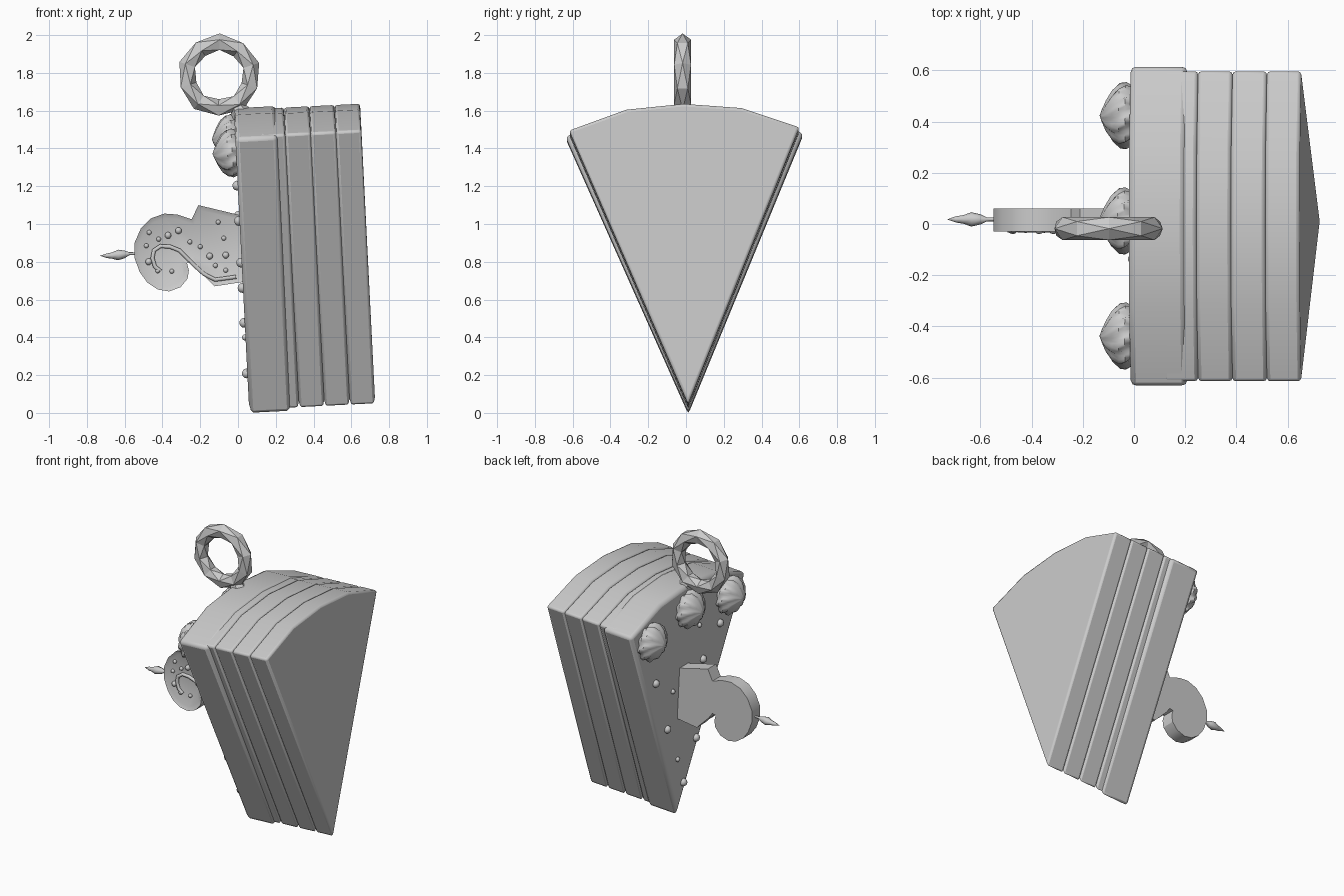
import bpy, bmesh, math
from mathutils import Matrix, Vector

if "Cube" in bpy.data.objects:
    bpy.data.objects.remove(bpy.data.objects["Cube"])

# Slice frame: u = through the layers, y = width, v = up from the tip; leans slightly
LEAN = (Matrix.Translation((0.06, 0.012, 0)) @ Matrix.Rotation(0.014, 4, 'X')
        @ Matrix.Rotation(math.radians(-2.9), 4, 'Y'))


def finish(name, bm, matrix=None, smooth=None, bevel=0, segments=2):
    bmesh.ops.recalc_face_normals(bm, faces=bm.faces)
    me = bpy.data.meshes.new(name)
    bm.to_mesh(me)
    bm.free()
    ob = bpy.data.objects.new(name, me)
    bpy.context.collection.objects.link(ob)
    if matrix:
        ob.matrix_world = matrix
    if bevel:
        m = ob.modifiers.new("bevel", 'BEVEL')
        m.width, m.segments, m.limit_method = bevel, segments, 'ANGLE'
        m.angle_limit = math.radians(35)
    if smooth:
        bpy.ops.object.select_all(action='DESELECT')
        ob.select_set(True)
        bpy.context.view_layer.objects.active = ob
        bpy.ops.object.shade_smooth_by_angle(angle=math.radians(smooth))
    return ob


def prism(points, offset):
    """Extrude a closed outline along offset; returns bmesh and its first cap."""
    bm = bmesh.new()
    cap = bm.faces.new([bm.verts.new(p) for p in points])
    ext = bmesh.ops.extrude_face_region(bm, geom=[cap], use_keep_orig=True)
    moved = [g for g in ext['geom'] if isinstance(g, bmesh.types.BMVert)]
    bmesh.ops.translate(bm, verts=moved, vec=offset)
    bmesh.ops.recalc_face_normals(bm, faces=bm.faces)
    return bm, cap


def skin(rings, tip_start=None, tip_end=None):
    """Join rings of points into a surface, with optional end points."""
    bm = bmesh.new()
    vs = [[bm.verts.new(p) for p in r] for r in rings]
    n = len(vs[0])
    for a, b in zip(vs, vs[1:]):
        for i in range(n):
            bm.faces.new((a[i], a[(i + 1) % n], b[(i + 1) % n], b[i]))
    for tip, ring in ((tip_start, vs[0]), (tip_end, vs[-1])):
        if tip is None:
            bm.faces.new(ring)
        else:
            t = bm.verts.new(tip)
            for i in range(n):
                bm.faces.new((ring[i], ring[(i + 1) % n], t))
    return bm


def wedge(name, u0, u1, half, tip, corner, top, bevel):
    mid = top - 0.2 * (top - corner)
    prof = [(0, tip), (half, corner), (half / 2, mid), (0, top), (-half / 2, mid), (-half, corner)]
    bm, _ = prism([(u0, y, v) for y, v in prof], (u1 - u0, 0, 0))
    finish(name, bm, LEAN, 40, bevel)


# Frosting slab and the sponge layers behind it
wedge("frosting", 0.0, 0.222, 0.63, -0.008, 1.463, 1.615, 0.022)
for i in range(4):
    u = 0.13 + i * 0.1345
    wedge(f"sponge_layer_{i + 1}", u, u + 0.1345, 0.61, 0.012, 1.472, 1.605, 0.014)

# Piped cream swirls
def swirl(name, y, v, lobes=10, n=60):
    prof = [(0.118, -0.01), (0.132, 0.02), (0.128, 0.045), (0.102, 0.075), (0.062, 0.1), (0.025, 0.116)]
    rings = []
    for k, (r, h) in enumerate(prof):
        ring = []
        for j in range(n):
            a = 2 * math.pi * j / n
            rr = r * (0.82 + 0.18 * abs(math.sin(lobes * (a - 0.17 * k) / 2)))
            ring.append((-h, y + rr * math.cos(a), v + rr * math.sin(a)))
        rings.append(ring)
    finish(name, skin(rings, None, (-0.125, y, v)), LEAN, 50)


swirl("cream_swirl_left", -0.43, 1.385)
swirl("cream_swirl_middle", 0.02, 1.455)
swirl("cream_swirl_right", 0.43, 1.375)

# Sugar pearls
def pearls(name, spots, matrix=None):
    bm = bmesh.new()
    for p, r in spots:
        bmesh.ops.create_uvsphere(bm, u_segments=10, v_segments=6, radius=r,
                                  matrix=Matrix.Translation(p))
    finish(name, bm, matrix, 60)


big, small = 0.026, 0.016
pearls("frosting_pearls", [((-0.004, y, v), r) for y, v, r in [
    (0.33, 1.04, big), (0.13, 0.91, small), (-0.19, 1.02, big), (0.17, 0.66, big),
    (-0.16, 0.48, big), (0.035, 0.4, small), (-0.045, 0.21, big), (-0.13, 1.28, small),
    (-0.36, 1.21, big), (-0.24, 0.8, big)]], LEAN)

# Candle: outline measured in hundredths of a unit (x, z)
def xz(pts, y):
    return [Vector((x / 100, y, z / 100)) for x, z in pts]


outline = [(4, 104), (-21, 110), (-24.5, 102.5), (-32, 105), (-39, 105.5), (-46, 103), (-51.5, 97.5),
           (-54.8, 90), (-54.8, 82), (-52, 74.5), (-48, 69), (-42.5, 65.3), (-36.5, 64.3),
           (-30.5, 66.5), (-26.7, 71), (-26, 75.5), (-27, 79.3), (-24.5, 80), (-21.5, 76),
           (-12.5, 67), (4, 69.5)]
bm, front = prism(xz(outline, -0.03), (0, 0.09, 0))
bmesh.ops.inset_region(bm, faces=[front], thickness=0.024, use_even_offset=True)
bmesh.ops.translate(bm, verts=list(front.verts), vec=(0, 0.012, 0))
finish("candle", bm, None, 30)

# Raised ridge curling over the candle's front
cu = bpy.data.curves.new("candle_ridge", 'CURVE')
cu.dimensions, cu.bevel_depth, cu.bevel_resolution = '3D', 0.012, 1
cu.use_fill_caps = True
sp = cu.splines.new('POLY')
path = xz([(-41, 75), (-44, 77.5), (-45.3, 82), (-44.5, 86), (-41, 88.3), (-36, 88), (-31, 86),
           (-27, 82), (-23, 78), (-18, 73.5), (-12, 70.5), (-1, 72)], -0.021)
sp.points.add(len(path) - 1)
for p, c in zip(sp.points, path):
    p.co = (*c, 1)
bpy.context.collection.objects.link(bpy.data.objects.new("candle_ridge", cu))

spots = [(-47, 95.5), (-37, 94), (-48.5, 88.5), (-42, 92), (-47.3, 80), (-42.5, 75.2), (-35, 75),
         (-31.5, 96.5), (-25.5, 90.5), (-20, 88), (-15, 83), (-10.5, 101), (-7.5, 92.5),
         (-6.5, 83.5), (-12, 78), (-6.5, 75.5)]
pearls("candle_dots", [(p, 0.018 if i % 3 == 1 else 0.013)
                       for i, p in enumerate(xz(spots, -0.022))])

# Flame on a short wick
rings = []
for x, r, dz in [(-0.54, 0.007, 0), (-0.575, 0.008, 0), (-0.60, 0.02, -0.004), (-0.635, 0.028, -0.007),
                 (-0.665, 0.017, -0.01), (-0.695, 0.012, -0.011)]:
    rings.append([(x, 0.018 + r * math.cos(a), 0.843 + dz + r * math.sin(a))
                  for a in (math.tau * j / 8 for j in range(8))])
finish("flame", skin(rings, None, (-0.73, 0.018, 0.832)), None, 50)

# Faceted hanging ring: coarse tube whose section twists
bm = bmesh.new()
N, S = 10, 5
centre = Vector((-0.10, -0.018, 1.787))
loops = []
for i in range(N):
    a = math.tau * i / N + 0.3
    out = Vector((math.cos(a), 0, math.sin(a)))
    loops.append([bm.verts.new(centre + out * (0.174 + 0.048 * math.cos(t))
                               + Vector((0, 0.047 * math.sin(t), 0)))
                  for t in (math.tau * (j + 0.5 * (i % 2)) / S for j in range(S))])
for i in range(N):
    p, q, odd = loops[i], loops[(i + 1) % N], i % 2
    for j in range(S):
        k = (j + 1) % S
        if odd:
            bm.faces.new((p[j], q[k], q[j]))
            bm.faces.new((p[j], p[k], q[k]))
        else:
            bm.faces.new((p[j], p[k], q[j]))
            bm.faces.new((p[k], q[k], q[j]))
finish("hanging_ring", bm)

# Flared stem fixing the ring to the frosting
bm = bmesh.new()
axis = Vector((0.5, 0, -0.87))
bmesh.ops.create_cone(bm, cap_ends=True, segments=6, radius1=0.032, radius2=0.062, depth=0.09)
finish("ring_stem", bm, Matrix.Translation((0.005, -0.018, 1.605))
       @ axis.to_track_quat('Z', 'Y').to_matrix().to_4x4())
